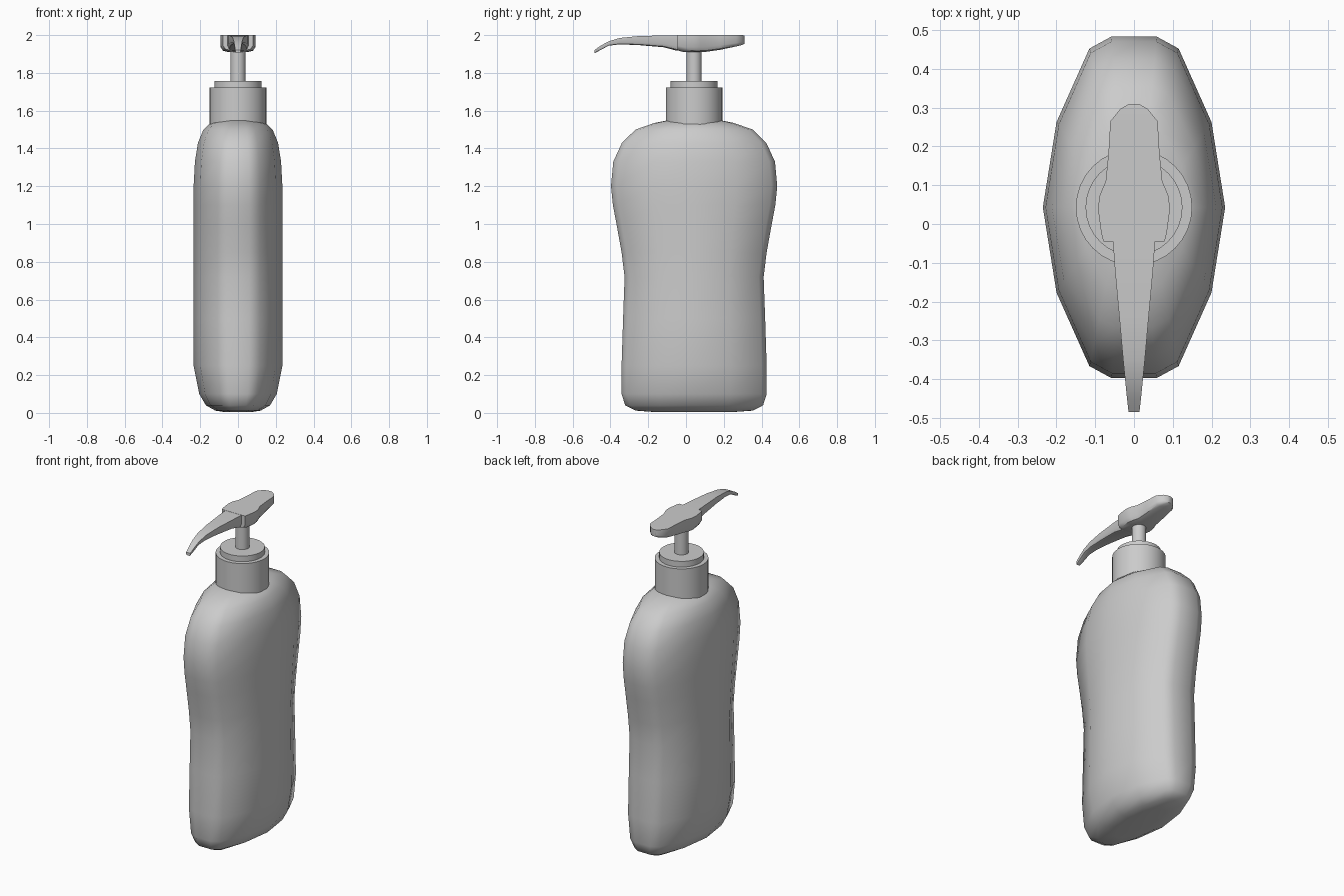
import bpy, bmesh, math

if "Cube" in bpy.data.objects:
    bpy.data.objects.remove(bpy.data.objects["Cube"])

CY = 0.043  # y of the bottle axis


def loft(name, rings, angle):
    """Skin equal-length rings of points and cap both ends."""
    bm = bmesh.new()
    rows = [[bm.verts.new(p) for p in ring] for ring in rings]
    n = len(rows[0])
    for a, b in zip(rows, rows[1:]):
        for i in range(n):
            j = (i + 1) % n
            bm.faces.new((a[i], a[j], b[j], b[i]))
    bm.faces.new(rows[0])
    bm.faces.new(rows[-1])
    bmesh.ops.recalc_face_normals(bm, faces=bm.faces)
    me = bpy.data.meshes.new(name)
    bm.to_mesh(me)
    bm.free()
    ob = bpy.data.objects.new(name, me)
    bpy.context.collection.objects.link(ob)
    bpy.ops.object.select_all(action='DESELECT')
    ob.select_set(True)
    bpy.context.view_layer.objects.active = ob
    bpy.ops.object.shade_smooth_by_angle(angle=math.radians(angle))
    return ob


def turned(name, profile, sides):
    """Round part from (radius, z) pairs on the bottle axis."""
    steps = [2 * math.pi * i / sides for i in range(sides)]
    return loft(name, [[(r * math.cos(t), CY + r * math.sin(t), z) for t in steps]
                       for r, z in profile], 40)


# Bottle: flat-ended oval section scaled by (z, half x, half y)
quarter = [(1, 0), (.85, .5), (.49, .93), (.25, 1)]
half = quarter + [(-x, y) for x, y in reversed(quarter)]
oval = half + [(x, -y) for x, y in reversed(half[1:-1])]
body = [(0.004, .07, .20), (.012, .12, .31), (.04, .17, .365), (.10, .205, .384),
        (.25, .235, .384), (.50, .235, .376), (.72, .235, .368), (.85, .235, .384),
        (1.0, .235, .411), (1.1, .235, .430), (1.2, .235, .440), (1.33, .228, .428),
        (1.43, .212, .382), (1.5, .183, .31), (1.535, .145, .21), (1.553, .07, .12)]
loft("bottle_body", [[(x * hx, CY + y * hy, z) for x, y in oval]
                     for z, hx, hy in body], 80)

# Collar, its raised disc and the pump stem
turned("collar", [(.15, 1.49), (.15, 1.722)], 32)
turned("collar_disc", [(.125, 1.70), (.125, 1.757)], 32)
turned("pump_stem", [(.04, 1.74), (.04, 1.93)], 20)


def bar(name, stations):
    """Flat-topped bar along y with a rounded belly: (y, half x, bottom, top)."""
    rings = []
    for y, hx, zb, zt in stations:
        h = zt - zb
        right = [(hx, zt), (hx, zb + .3 * h), (.85 * hx, zb + .08 * h), (.55 * hx, zb)]
        sec = right + [(-x, z) for x, z in reversed(right)]
        rings.append([(x, y, z) for x, z in sec])
    return loft(name, rings, 40)


# Push pad of the pump head
bar("push_pad", [(-.045, .079, 1.92, 2), (-.02, .085, 1.912, 2), (.04, .093, 1.91, 2),
                 (.075, .088, 1.91, 2), (.11, .073, 1.912, 2), (.18, .066, 1.922, 2),
                 (.265, .061, 1.94, 2), (.297, .035, 1.948, 2), (.31, .012, 1.955, 1.998)])

# Drooping, tapering spout
bar("spout", [(0, .058, 1.915, 1.999), (-.05, .054, 1.918, 1.999), (-.12, .049, 1.936, 1.998),
              (-.25, .037, 1.947, 1.995), (-.35, .028, 1.951, 1.985), (-.41, .022, 1.944, 1.967),
              (-.45, .018, 1.922, 1.945), (-.485, .014, 1.904, 1.921)])
